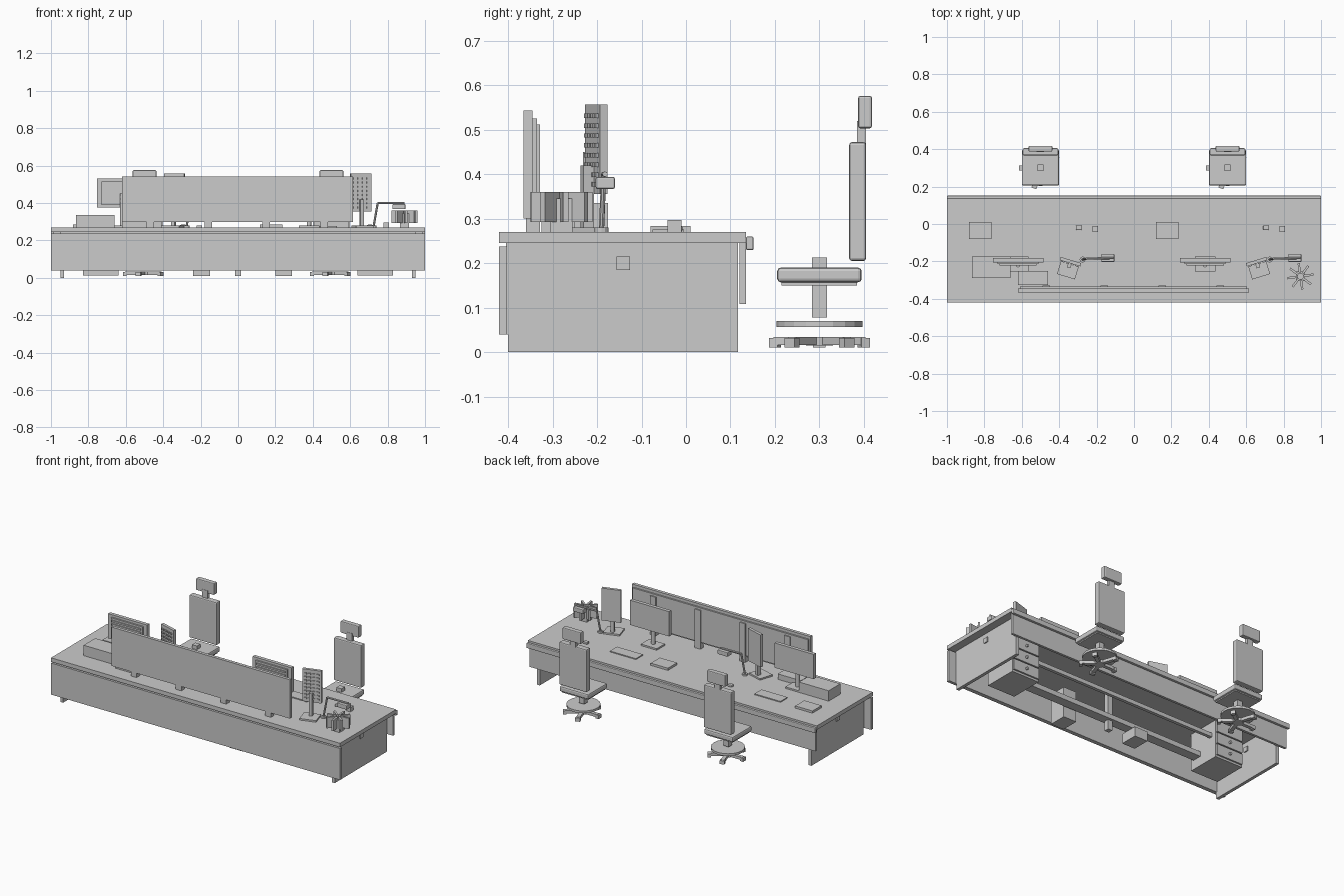
import bpy, math
from mathutils import Matrix, Vector

grey = bpy.data.materials.new("plain grey")
grey.diffuse_color = (0.6, 0.6, 0.6, 1)


def finish(o, name, bevel=0):
    o.name = name
    o.data.materials.append(grey)
    if bevel:
        m = o.modifiers.new("soft edge", 'BEVEL')
        m.width, m.segments = bevel, 2
    return o


def box(name, x0, x1, y0, y1, z0, z1, bevel=0, frame=None):
    """Box from its limits; frame optionally moves it into place."""
    bpy.ops.mesh.primitive_cube_add(size=1)
    o = bpy.context.object
    m = Matrix.Translation(((x0 + x1) / 2, (y0 + y1) / 2, (z0 + z1) / 2)) \
        @ Matrix.Diagonal((x1 - x0, y1 - y0, z1 - z0, 1))
    o.data.transform((frame or Matrix()) @ m)
    return finish(o, name, bevel)


def rod(name, a, b, r, n=12):
    a, b = Vector(a), Vector(b)
    bpy.ops.mesh.primitive_cylinder_add(vertices=n, radius=r, depth=(b - a).length)
    o = bpy.context.object
    o.data.transform(Matrix.Translation((a + b) / 2)
                     @ (b - a).to_track_quat('Z', 'Y').to_matrix().to_4x4())
    return finish(o, name)


def placed(x, y, angle=0):
    return Matrix.Translation((x, y, 0)) @ Matrix.Rotation(math.radians(angle), 4, 'Z')


# Desk
box("desktop", -1, 1, -0.42, 0.135, 0.245, 0.27)
box("desktop_back_edge", -1, 1, 0.135, 0.152, 0.229, 0.26, 0.004)
box("back_apron", -0.99, 0.99, 0.12, 0.135, 0.108, 0.245)
box("front_panel", -1, 1, -0.42, -0.402, 0.04, 0.237)
box("front_plinth", -0.95, 0.95, -0.405, -0.395, 0.04, 0.245)
for s in (-1, 1):
    x = s * 0.94
    box("side_panel", x - 0.01, x + 0.01, -0.4, 0.117, 0, 0.245)
    box("side_grommet", x - 0.016, x + 0.016, -0.156, -0.126, 0.185, 0.215)

# Under the desk: trays, leg, computers and drawer pedestals
box("cable_tray", -0.7, 0.7, -0.25, -0.19, 0.07, 0.1)
box("rear_rail", -0.86, 0.86, -0.11, -0.09, 0.15, 0.175)
box("centre_leg", -0.015, 0.015, -0.235, -0.205, 0.01, 0.245)
box("computer", 0.2, 0.29, -0.37, -0.26, 0.01, 0.2)
box("computer", -0.24, -0.15, -0.28, -0.17, 0.01, 0.07)
for s in (-1, 1):
    x = s * 0.735
    box("pedestal", x - 0.095, x + 0.095, -0.27, -0.06, 0.012, 0.245)
    for i in range(3):
        z = 0.025 + i * 0.073
        box("drawer_front", x - 0.09, x + 0.09, -0.06, -0.05, z, z + 0.066)
        rod("drawer_knob", (x, -0.05, z + 0.033), (x, -0.038, z + 0.033), 0.008)

# Divider screen with brackets
box("divider", -0.62, 0.615, -0.365, -0.345, 0.3, 0.543)
box("divider_lining", -0.61, 0.605, -0.345, -0.335, 0.31, 0.525)
for x in (-0.47, -0.16, 0.15, 0.46):
    box("divider_bracket", x - 0.02, x + 0.02, -0.36, -0.328, 0.27, 0.512)

for x0, side in ((-0.62, -1), (0.38, 1)):
    # Wide monitor with vent ribs on its rear
    f = placed(x0, -0.195)
    box("monitor", -0.135, 0.135, -0.01, 0.012, 0.375, 0.53, 0, f)
    box("monitor_back", -0.11, 0.11, -0.02, -0.01, 0.39, 0.515, 0, f)
    for i in range(5):
        z = 0.405 + i * 0.022
        box("monitor_vent", -0.1, 0.1, -0.027, -0.02, z, z + 0.01, 0, f)
    rod("monitor_post", (x0, -0.22, 0.27), (x0, -0.22, 0.45), 0.012)
    box("monitor_base", -0.055, 0.055, -0.06, 0.02, 0.27, 0.28, 0, f)

    # Upright screen, turned inwards, with rows of vents
    f = placed(x0 + 0.278, -0.21, 17 * side)
    box("upright_screen", -0.057, 0.057, 0, 0.018, 0.355, 0.557, 0, f)
    for i in range(8):
        z = 0.372 + i * 0.022
        for j in range(4):
            x = -0.045 + j * 0.025
            box("upright_vent", x, x + 0.015, -0.006, 0, z, z + 0.01, 0, f)
    box("upright_post", -0.01, 0.01, -0.025, 0, 0.27, 0.42, 0, f)
    box("upright_base", -0.05, 0.05, -0.075, 0.015, 0.27, 0.28, 0, f)

    # Desk lamp
    x = x0 + 0.345
    rod("lamp_foot", (x, -0.19, 0.27), (x, -0.19, 0.28), 0.016)
    rod("lamp_stem", (x, -0.19, 0.275), (x + 0.022, -0.185, 0.4), 0.006, 8)
    rod("lamp_arm", (x + 0.022, -0.185, 0.4), (x + 0.165, -0.182, 0.4), 0.006, 8)
    box("lamp_head", x + 0.1, x + 0.17, -0.203, -0.16, 0.367, 0.394, 0.004)

    # Notepad, keyboard and small desk items
    box("notepad", x0 - 0.262, x0 - 0.143, -0.08, 0.01, 0.27, 0.284)
    box("keyboard", x0 - 0.03, x0 + 0.15, -0.075, -0.005, 0.27, 0.276)
    box("mouse", x0 + 0.31, x0 + 0.34, -0.032, -0.008, 0.27, 0.284, 0.004)
    box("stapler", x0 + 0.397, x0 + 0.427, -0.042, -0.01, 0.27, 0.297 if side > 0 else 0.28)

    # Chair
    cx, cy = 0.5 * side, 0.3
    f = placed(cx, cy)
    box("seat", -0.1, 0.1, -0.095, 0.095, 0.157, 0.19, 0.008, f)
    box("seat_underside", -0.09, 0.09, -0.085, 0.085, 0.15, 0.16, 0, f)
    box("seat_post", -0.017, 0.017, -0.017, 0.017, 0.078, 0.213, 0, f)
    box("backrest", -0.095, 0.095, 0.067, 0.105, 0.205, 0.472, 0.006, f)
    box("headrest_neck", -0.02, 0.02, 0.085, 0.105, 0.46, 0.52, 0, f)
    box("headrest", -0.063, 0.063, 0.087, 0.118, 0.503, 0.576, 0.005, f)
    rod("base_disc", (cx, cy, 0.056), (cx, cy, 0.07), 0.097, 20)
    rod("base_hub", (cx, cy, 0.015), (cx, cy, 0.034), 0.03)
    for k in range(5):
        g = placed(cx, cy, 180 + 72 * k)
        box("base_leg", 0.01, 0.105, -0.011, 0.011, 0.016, 0.034, 0, g)
        box("base_foot", 0.095, 0.115, -0.014, 0.014, 0.01, 0.032, 0, g)

# Single items on the desktop
box("paper_tray", -0.865, -0.66, -0.29, -0.175, 0.27, 0.335)
box("storage_box", -0.62, -0.46, -0.325, -0.25, 0.27, 0.304)

# Desk organiser with radiating dividers
c = placed(0.89, -0.28)
box("organiser_core", -0.025, 0.025, -0.025, 0.025, 0.27, 0.345, 0, c)
for k in range(8):
    box("organiser_fin", 0.015, 0.07, -0.006, 0.006, 0.293, 0.36, 0,
        placed(0.89, -0.28, 45 * k + 8))
